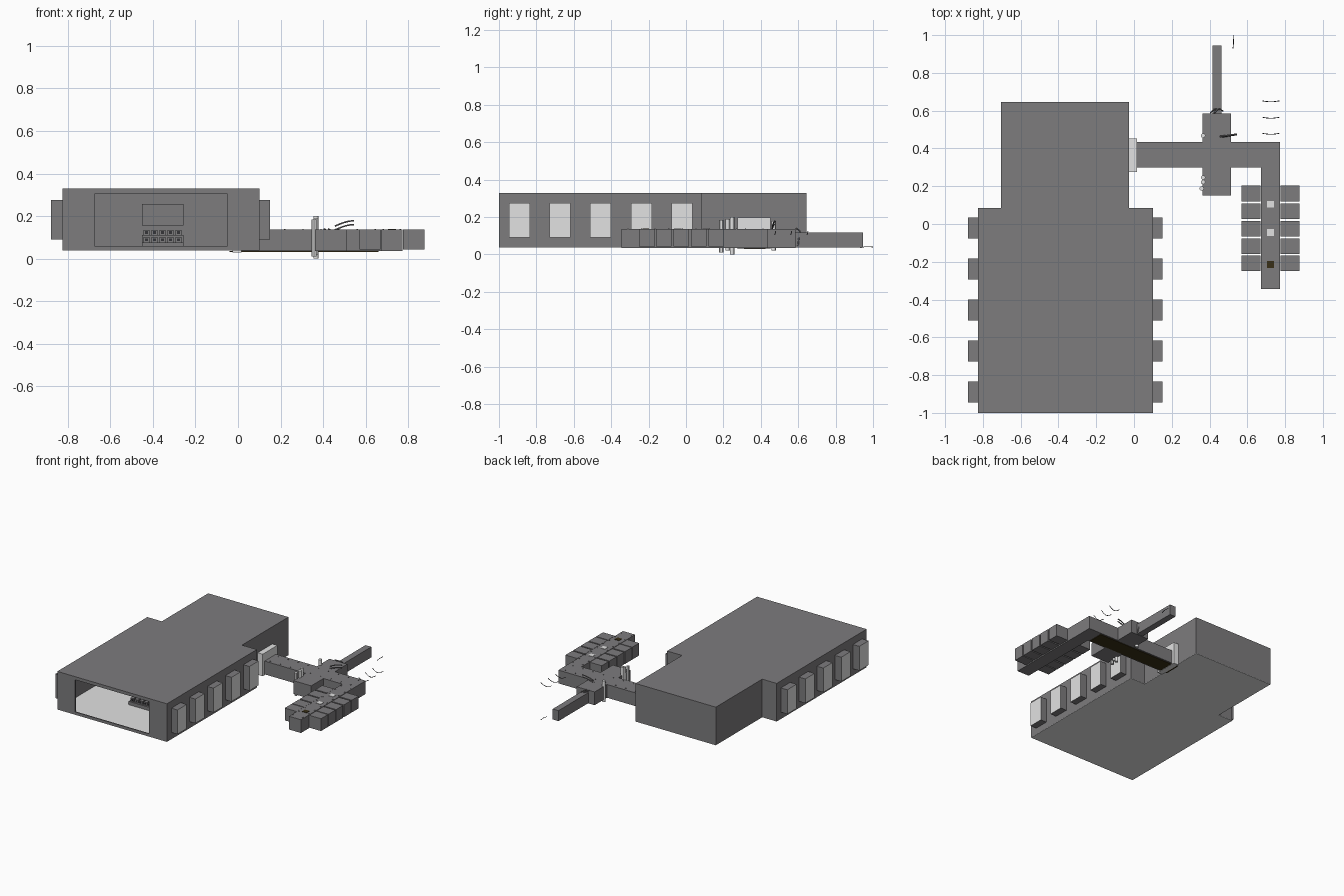
import bpy, bmesh, math
from mathutils import Vector

if "Cube" in bpy.data.objects:
    bpy.data.objects.remove(bpy.data.objects["Cube"])


def mat(name, r, g, b):
    m = bpy.data.materials.new(name)
    m.diffuse_color = (r, g, b, 1)
    m.use_nodes = True
    m.node_tree.nodes["Principled BSDF"].inputs["Base Color"].default_value = m.diffuse_color
    return m


GREY = mat("wall_grey", 0.205, 0.2, 0.207)
LIGHT = mat("light_panel", 0.76, 0.76, 0.76)
DARK = mat("dark_metal", 0.035, 0.035, 0.04)
BROWN = mat("dark_brown", 0.04, 0.028, 0.008)


def obj_from(bm, name, mats):
    me = bpy.data.meshes.new(name)
    bm.to_mesh(me)
    bm.free()
    for m in mats:
        me.materials.append(m)
    o = bpy.data.objects.new(name, me)
    bpy.context.collection.objects.link(o)
    return o


def add_box(bm, x0, x1, y0, y1, z0, z1):
    ret = bmesh.ops.create_cube(bm, size=1)
    for v in ret["verts"]:
        v.co = Vector(((x0 + x1) / 2 + v.co.x * (x1 - x0),
                       (y0 + y1) / 2 + v.co.y * (y1 - y0),
                       (z0 + z1) / 2 + v.co.z * (z1 - z0)))


def boxes(name, m, *dims):
    bm = bmesh.new()
    for d in dims:
        add_box(bm, *d)
    return obj_from(bm, name, [m])


def tube(name, pts, r, m):
    cu = bpy.data.curves.new(name, "CURVE")
    cu.dimensions = "3D"
    cu.bevel_depth = r
    cu.bevel_resolution = 1
    cu.use_fill_caps = True
    sp = cu.splines.new("POLY")
    sp.points.add(len(pts) - 1)
    for p, c in zip(sp.points, pts):
        p.co = (*c, 1)
    cu.materials.append(m)
    o = bpy.data.objects.new(name, cu)
    bpy.context.collection.objects.link(o)
    return o


# main hall: roof, side walls and a front wall with a wide opening
X0, X1, Y0, Y1, Z0, Z1, T = -0.825, 0.1, -1.0, 0.085, 0.038, 0.329, 0.008
F = Z0 + 0.003
boxes("hall_shell", GREY,
      (X0, X1, Y0, Y1, Z1 - T, Z1),
      (X0, X0 + T, Y0, Y1, F, Z1 - T), (X1 - T, X1, Y0, Y1, F, Z1 - T),
      (X0 + T, X1 - T, Y1 - T, Y1, F, Z1 - T))
boxes("hall_front_wall", GREY,
      (X0 + T, -0.675, Y0, Y0 + T, F, Z1 - T), (-0.05, X1 - T, Y0, Y0 + T, F, Z1 - T),
      (-0.675, -0.05, Y0, Y0 + T, F, 0.06), (-0.675, -0.05, Y0, Y0 + T, 0.305, Z1 - T))
boxes("hall_floor", LIGHT, (X0 + T, X1 - T, Y0 + T, Y1 - T, F, F + 0.01))
boxes("back_room", GREY, (-0.703, -0.026, Y1, 0.645, F, Z1))
# light slab under both rooms
boxes("base_slab", LIGHT, (X0, X1, Y0, Y1, Z0, F), (-0.703, -0.026, Y1, 0.645, Z0, F))

# window bays on both sides, with light outer faces
for side, xa, xb in (("left", X0 - 0.054, X0), ("right", X1, X1 + 0.051)):
    bm = bmesh.new()
    for i in range(5):
        y = -0.89 + i * 0.217
        add_box(bm, xa, xb, y - 0.056, y + 0.056, 0.09, 0.275)
    bm.normal_update()
    for f in bm.faces:
        out = f.normal.x * (-1 if side == "left" else 1)
        f.material_index = 1 if out > 0.9 else 0
    obj_from(bm, side + "_window_bays", [GREY, LIGHT])

# two rows of seats and a wall screen inside the hall
seats, pads = bmesh.new(), bmesh.new()
for row in range(2):
    for i in range(5):
        x = -0.43 + i * 0.0375
        y, z = -0.65 + row * 0.06, 0.077 + row * 0.034
        add_box(seats, x - 0.014, x + 0.014, y - 0.015, y + 0.015, z, z + 0.024)
        add_box(pads, x - 0.007, x + 0.007, y - 0.018, y - 0.015, z + 0.006, z + 0.018)
obj_from(seats, "hall_seats", [GREY])
obj_from(pads, "seat_pads", [DARK])
boxes("seat_steps", GREY, (-0.452, -0.257, -0.675, -0.62, 0.051, 0.077),
      (-0.452, -0.257, -0.62, -0.56, 0.051, 0.111))
boxes("hall_screen_frame", GREY, (-0.45, -0.436, 0.06, 0.077, 0.155, 0.257),
      (-0.271, -0.257, 0.06, 0.077, 0.155, 0.257),
      (-0.436, -0.271, 0.06, 0.077, 0.25, 0.257), (-0.436, -0.271, 0.06, 0.077, 0.155, 0.162))
boxes("hall_screen", GREY, (-0.436, -0.271, 0.066, 0.077, 0.162, 0.25))

# light doorway between the back room and the corridor
boxes("doorway_block", LIGHT, (-0.026, 0.016, 0.275, 0.452, 0.03, 0.198))

# corridors and crossing room
CZ0, CZ1 = 0.036, 0.137
boxes("east_corridor", GREY, (0.016, 0.362, 0.298, 0.435, CZ0, CZ1),
      (0.513, 0.773, 0.298, 0.435, CZ0, CZ1))
boxes("south_corridor", GREY, (0.672, 0.773, -0.345, 0.298, CZ0, CZ1))
boxes("crossing_room", GREY, (0.362, 0.513, 0.15, 0.585, CZ0, CZ1))
boxes("north_passage", GREY, (0.415, 0.464, 0.585, 0.945, 0.038, 0.118))
boxes("corridor_underfloor", BROWN, (-0.04, 0.66, 0.31, 0.425, 0.032, 0.036))

# rows of small cells beside the south corridor
for side, xa, xb in (("west", 0.57, 0.67), ("east", 0.776, 0.876)):
    boxes(side + "_cells", GREY, *[(xa, xb, y, y + 0.083, 0.042, 0.136)
                                   for y in (-0.25, -0.16, -0.067, 0.026, 0.12)])

# roof panels and rivets
for n, (y, m) in enumerate(((0.105, LIGHT), (-0.045, LIGHT), (-0.215, BROWN))):
    boxes("roof_panel_%d" % n, m, (0.704, 0.742, y - 0.018, y + 0.018, CZ1, CZ1 + 0.003))
riv = bmesh.new()
spots = [(0.05 + 0.085 * i, y) for i in range(9) for y in (0.318, 0.412)]
spots += [(x, -0.31 + 0.0725 * i) for i in range(9) for x in (0.682, 0.763)]
for x, y in spots:
    add_box(riv, x - 0.003, x + 0.003, y - 0.003, y + 0.003, CZ1, CZ1 + 0.003)
obj_from(riv, "roof_rivets", [GREY])

# upright pipes on the crossing room wall
for n, (x, y, za, zb) in enumerate(((0.358, 0.188, 0.01, 0.185), (0.366, 0.222, 0.02, 0.19),
                                    (0.366, 0.246, 0.0, 0.2), (0.366, 0.468, 0.02, 0.18))):
    bpy.ops.mesh.primitive_cylinder_add(vertices=12, radius=0.012, depth=zb - za,
                                        location=(x, y, (za + zb) / 2))
    o = bpy.context.object
    o.name = "upright_pipe_%d" % n
    o.data.materials.append(LIGHT)
    bpy.ops.object.shade_smooth_by_angle()

# bent cables on the roof
for n, dz in enumerate((0.0, 0.018)):
    tube("roof_cable_%d" % n,
         [(0.455 + 0.09 * t / 6, 0.46 + 0.013 * t / 6 + 0.003 * n,
           0.135 + dz + 0.025 * math.sin(t / 6 * math.pi / 2)) for t in range(7)],
         0.004, GREY)
for n, x in enumerate((0.405, 0.425)):
    tube("junction_cable_%d" % n,
         [(x, 0.588, 0.14), (x + 0.015, 0.605, 0.13), (x + 0.03, 0.608, 0.125),
          (x + 0.045, 0.598, 0.045)], 0.004, GREY)

# loose hanging wires north of the corridor
for n, y in enumerate((0.48, 0.565, 0.652)):
    tube("hanging_wire_%d" % n,
         [(0.68 + 0.09 * t / 8, y - 0.005 * math.sin(t / 8 * math.pi),
           0.125 - 0.02 * math.sin(t / 8 * math.pi)) for t in range(9)], 0.002, DARK)

# small loose rod beyond the passage
tube("loose_rod", [(0.524, 0.93, 0.036), (0.527, 0.96, 0.042), (0.525, 1.0, 0.04)], 0.002, DARK)
